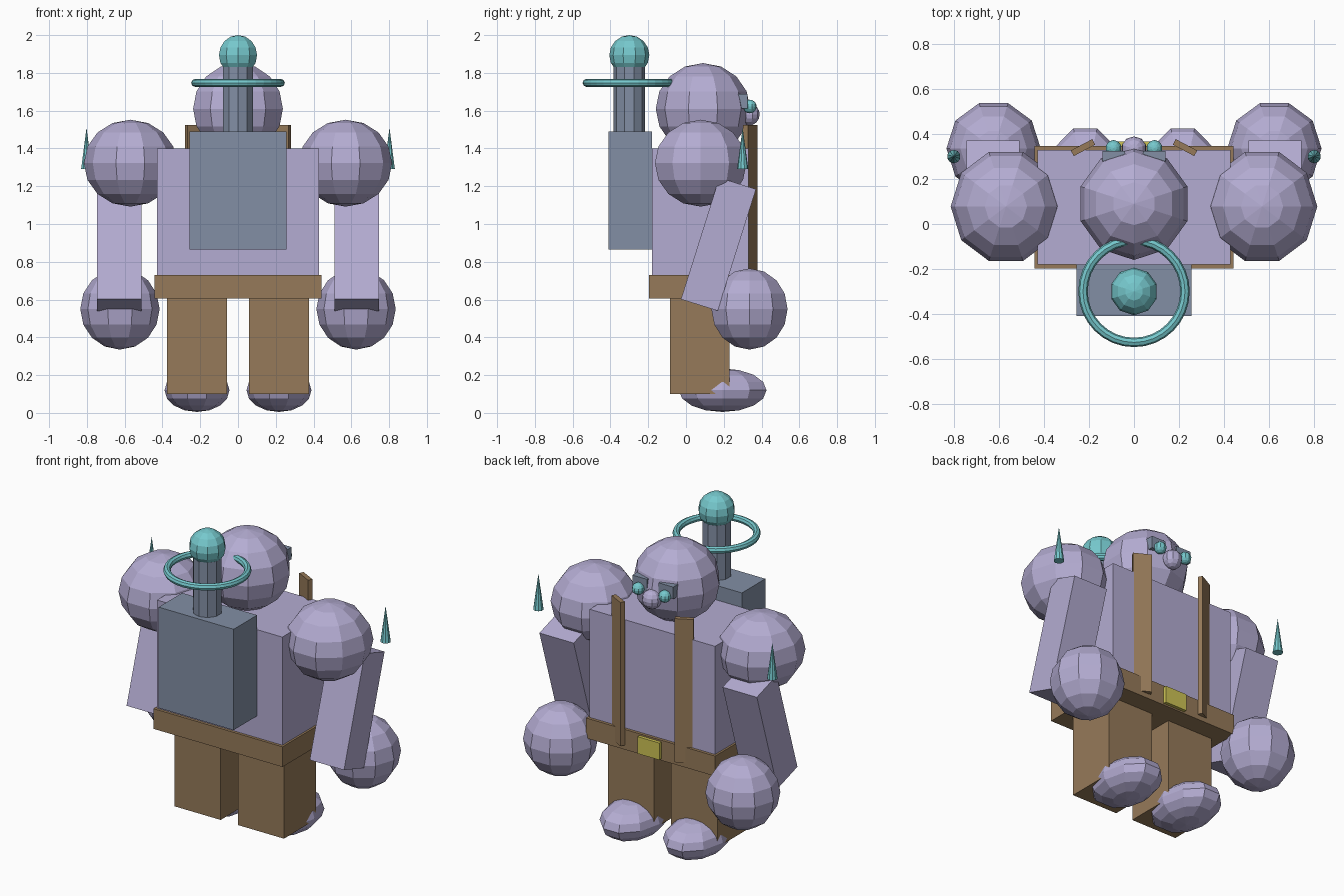
import bpy
from math import radians, pi

if "Cube" in bpy.data.objects:
    bpy.data.objects.remove(bpy.data.objects["Cube"], do_unlink=True)


def material(name, rgb):
    mat = bpy.data.materials.new(name)
    mat.use_nodes = True
    mat.diffuse_color = (*rgb, 1)
    mat.node_tree.nodes["Principled BSDF"].inputs["Base Color"].default_value = (*rgb, 1)
    return mat


LILAC = material("lilac", (0.456, 0.413, 0.645))
BROWN = material("leather brown", (0.305, 0.195, 0.1))
SLATE = material("slate", (0.225, 0.275, 0.376))
TEAL = material("teal", (0.18, 0.58, 0.61))
GOLD = material("gold", (0.62, 0.55, 0.09))


def finish(name, mat, scale=(1, 1, 1), rot=(0, 0, 0)):
    obj = bpy.context.object
    obj.name = name
    obj.scale = scale
    obj.rotation_euler = rot
    obj.data.materials.append(mat)
    return obj


def box(name, mat, center, size, rot=(0, 0, 0)):
    bpy.ops.mesh.primitive_cube_add(size=1, location=center)
    return finish(name, mat, size, rot)


def span_box(name, mat, xs, ys, zs):
    """Box given by its lower and upper limit on each axis."""
    limits = (xs, ys, zs)
    return box(name, mat, [(a + b) / 2 for a, b in limits], [b - a for a, b in limits])


def ball(name, mat, center, radii, turn=0, rings=8):
    bpy.ops.mesh.primitive_uv_sphere_add(segments=10, ring_count=rings, radius=1, location=center)
    return finish(name, mat, radii, (0, 0, turn))


def cone(name, mat, center, r1, r2, depth):
    bpy.ops.mesh.primitive_cone_add(vertices=10, radius1=r1, radius2=r2, depth=depth, location=center)
    return finish(name, mat)


# Body, belt and head
span_box("torso", LILAC, (-0.43, 0.43), (-0.18, 0.33), (0.7, 1.4))
span_box("belt", BROWN, (-0.443, 0.443), (-0.197, 0.348), (0.605, 0.73))
span_box("buckle", GOLD, (-0.075, 0.075), (0.33, 0.368), (0.615, 0.72))
ball("head", LILAC, (0, 0.09, 1.61), (0.25, 0.25, 0.242))
ball("nose", LILAC, (0, 0.335, 1.58), (0.057, 0.055, 0.058))

# Backpack with post, ball and ring
span_box("backpack", SLATE, (-0.257, 0.257), (-0.41, -0.18), (0.865, 1.49))
cone("post", SLATE, (0, -0.3, 1.65), 0.083, 0.083, 0.36)
ball("post_ball", TEAL, (0, -0.3, 1.894), (0.106, 0.106, 0.106))
bpy.ops.mesh.primitive_torus_add(major_segments=32, minor_segments=8, major_radius=0.227,
                                 minor_radius=0.021, location=(0, -0.3, 1.747))
finish("ring", TEAL)

# Paired parts
for side, s in (("left", 1), ("right", -1)):
    box(f"{side}_leg", BROWN, (s * 0.217, 0.072, 0.355), (0.316, 0.315, 0.51))
    ball(f"{side}_foot", LILAC, (s * 0.217, 0.194, 0.12), (0.244, 0.172, 0.115), pi / 2)
    ball(f"{side}_shoulder", LILAC, (s * 0.57, 0.078, 1.322), (0.255, 0.246, 0.23), pi / 2)
    box(f"{side}_arm", LILAC, (s * 0.628, 0.172, 0.893), (0.235, 0.204, 0.675),
        (radians(-17.5), 0, 0))
    ball(f"{side}_hand", LILAC, (s * 0.625, 0.336, 0.55), (0.212, 0.21, 0.215), pi / 2)
    cone(f"{side}_spike", TEAL, (s * 0.802, 0.3, 1.4), 0.03, 0, 0.22)
    box(f"{side}_strap", BROWN, (s * 0.227, 0.34, 1.08), (0.108, 0.028, 0.89),
        (0, 0, radians(-s * 28)))
    ball(f"{side}_eye", TEAL, (s * 0.091, 0.338, 1.622), (0.036, 0.036, 0.036))
    box(f"{side}_eye_socket", SLATE, (s * 0.09, 0.28, 1.65), (0.1, 0.09, 0.075))
